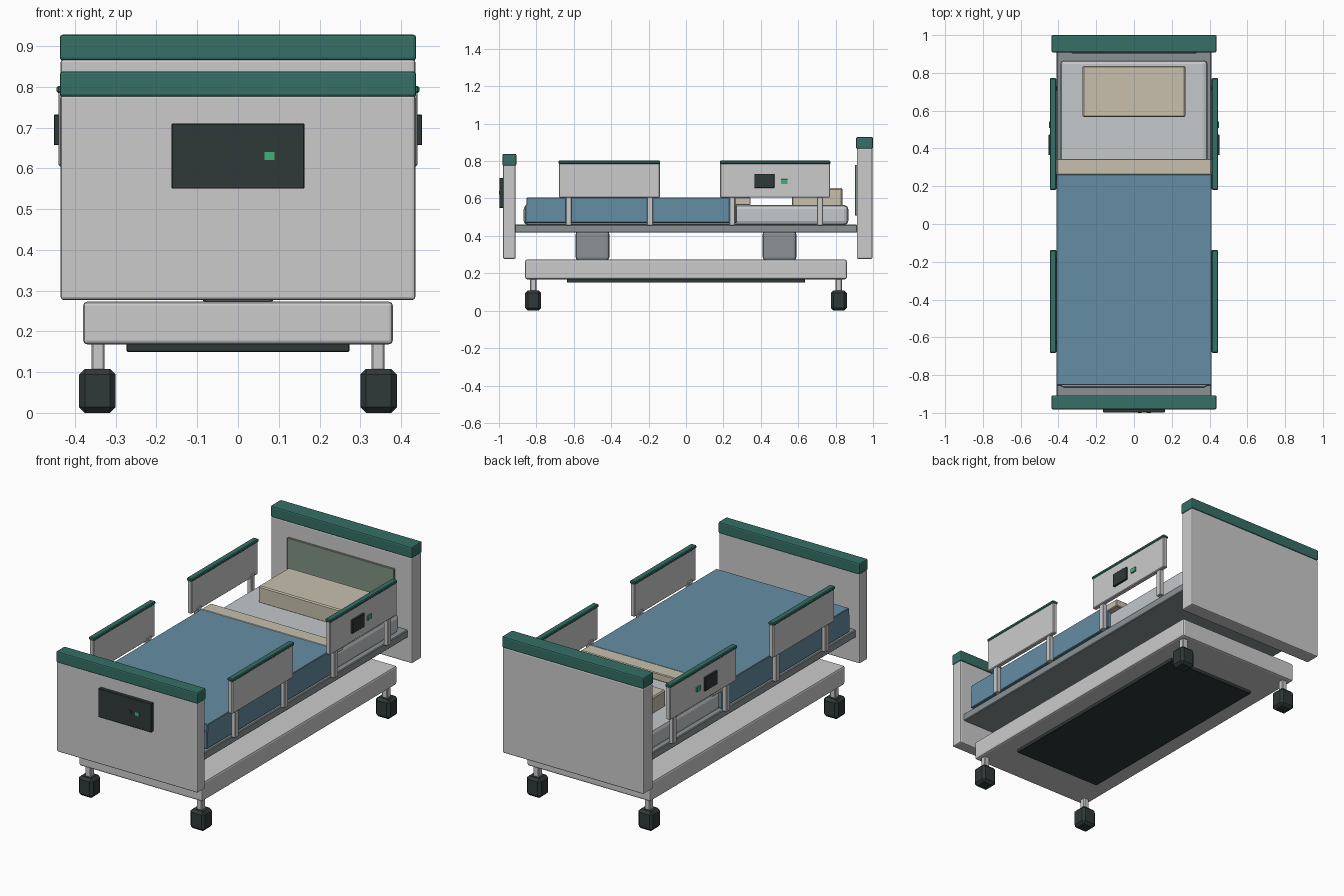
import bpy, bmesh


def mat(name, r, g, b):
    m = bpy.data.materials.new(name)
    m.diffuse_color = (r, g, b, 1)
    return m


GREEN = mat("green_trim", 0.035, 0.16, 0.13)
BLUE = mat("blanket_blue", 0.13, 0.27, 0.37)
BEIGE = mat("linen_beige", 0.58, 0.53, 0.42)
DARK = mat("dark_plastic", 0.03, 0.04, 0.04)
STEEL = mat("deck_steel", 0.26, 0.29, 0.30)
SHEET = mat("sheet_grey", 0.55, 0.58, 0.60)
SAGE = mat("sage_inset", 0.22, 0.29, 0.23)
LIGHT = mat("button_green", 0.05, 0.45, 0.2)


def box(name, x, y, z, material=None, bevel=0.004, seg=1):
    """Chamfered box from (min, max) ranges on each axis."""
    bm = bmesh.new()
    bmesh.ops.create_cube(bm, size=1)
    for v in bm.verts:
        for i, (a, b) in enumerate((x, y, z)):
            v.co[i] = a if v.co[i] < 0 else b
    if bevel:
        bmesh.ops.bevel(bm, geom=bm.edges[:], offset=bevel, segments=seg,
                        profile=0.5, affect='EDGES')
    bmesh.ops.recalc_face_normals(bm, faces=bm.faces[:])
    me = bpy.data.meshes.new(name)
    bm.to_mesh(me)
    bm.free()
    if material:
        me.materials.append(material)
    ob = bpy.data.objects.new(name, me)
    bpy.context.collection.objects.link(ob)
    return ob


def pair(name, x, y, z, material=None, bevel=0.004, seg=1):
    """The same box on the right and left sides."""
    box(name + "_right", x, y, z, material, bevel, seg)
    box(name + "_left", (-x[1], -x[0]), y, z, material, bevel, seg)


# Wheeled base
box("base", (-0.38, 0.38), (-0.86, 0.86), (0.168, 0.273), None, 0.01, 2)
box("base_underplate", (-0.273, 0.273), (-0.635, 0.635), (0.15, 0.172), DARK, 0.002)
for end, y in (("foot", -0.817), ("head", 0.817)):
    pair(end + "_caster_stem", (0.327, 0.36), (y - 0.017, y + 0.017), (0.10, 0.175))
    pair(end + "_caster", (0.30, 0.39), (y - 0.043, y + 0.043), (0, 0.108), DARK, 0.014)

# Lift columns
for end, y in (("foot", -0.5), ("head", 0.5)):
    box(end + "_lift_column", (-0.09, 0.09), (y - 0.09, y + 0.09), (0.27, 0.425),
        STEEL, 0.015, 2)

# Deck and mattress
box("deck", (-0.41, 0.41), (-0.915, 0.915), (0.417, 0.46), STEEL)
box("mattress", (-0.39, 0.39), (-0.868, 0.868), (0.458, 0.565), SHEET, 0.022, 2)

# Bedding
box("blanket_top", (-0.41, 0.41), (-0.853, 0.262), (0.56, 0.605), BLUE, 0.003)
pair("blanket_drape", (0.384, 0.41), (-0.858, 0.27), (0.47, 0.567), BLUE, 0.003)
box("blanket_fold", (-0.41, 0.41), (0.26, 0.345), (0.565, 0.606), BEIGE, 0.004)
box("pillow", (-0.272, 0.272), (0.567, 0.836), (0.56, 0.655), BEIGE, 0.006)

# Headboard and footboard
box("headboard", (-0.435, 0.435), (0.913, 0.997), (0.277, 0.868), None, 0.007, 2)
box("headboard_cap", (-0.437, 0.437), (0.909, 1.0), (0.865, 0.928), GREEN, 0.007, 2)
box("headboard_inset", (-0.33, 0.33), (0.903, 0.916), (0.51, 0.78), SAGE, 0.002)
box("footboard", (-0.435, 0.435), (-0.978, -0.911), (0.277, 0.78), None, 0.007, 2)
box("footboard_cap", (-0.437, 0.437), (-0.981, -0.907), (0.775, 0.838), GREEN, 0.007, 2)

# Foot control panel
box("foot_control", (-0.163, 0.163), (-0.998, -0.975), (0.55, 0.71), DARK, 0.002)
box("foot_button_green", (0.065, 0.09), (-1.0, -0.99), (0.62, 0.64), LIGHT, 0)
box("foot_button_dark", (0.02, 0.04), (-1.0, -0.99), (0.62, 0.64), DARK, 0)

# Side rails with posts
for end, y0, y1, posts in (("foot", -0.68, -0.14, (-0.627, -0.193)),
                           ("head", 0.183, 0.77, (0.247, 0.717))):
    pair(end + "_rail", (0.415, 0.441), (y0, y1), (0.605, 0.79))
    pair(end + "_rail_cap", (0.411, 0.445), (y0 - 0.002, y1 + 0.002), (0.785, 0.802), GREEN)
    for i, y in enumerate(posts):
        pair(f"{end}_rail_post_{i + 1}", (0.408, 0.434), (y - 0.016, y + 0.016),
             (0.455, 0.625), None, 0.003)

# Rail controls
pair("rail_control", (0.435, 0.452), (0.365, 0.473), (0.657, 0.732), DARK, 0.002)
pair("rail_button", (0.435, 0.449), (0.507, 0.543), (0.677, 0.703), LIGHT, 0.001)
